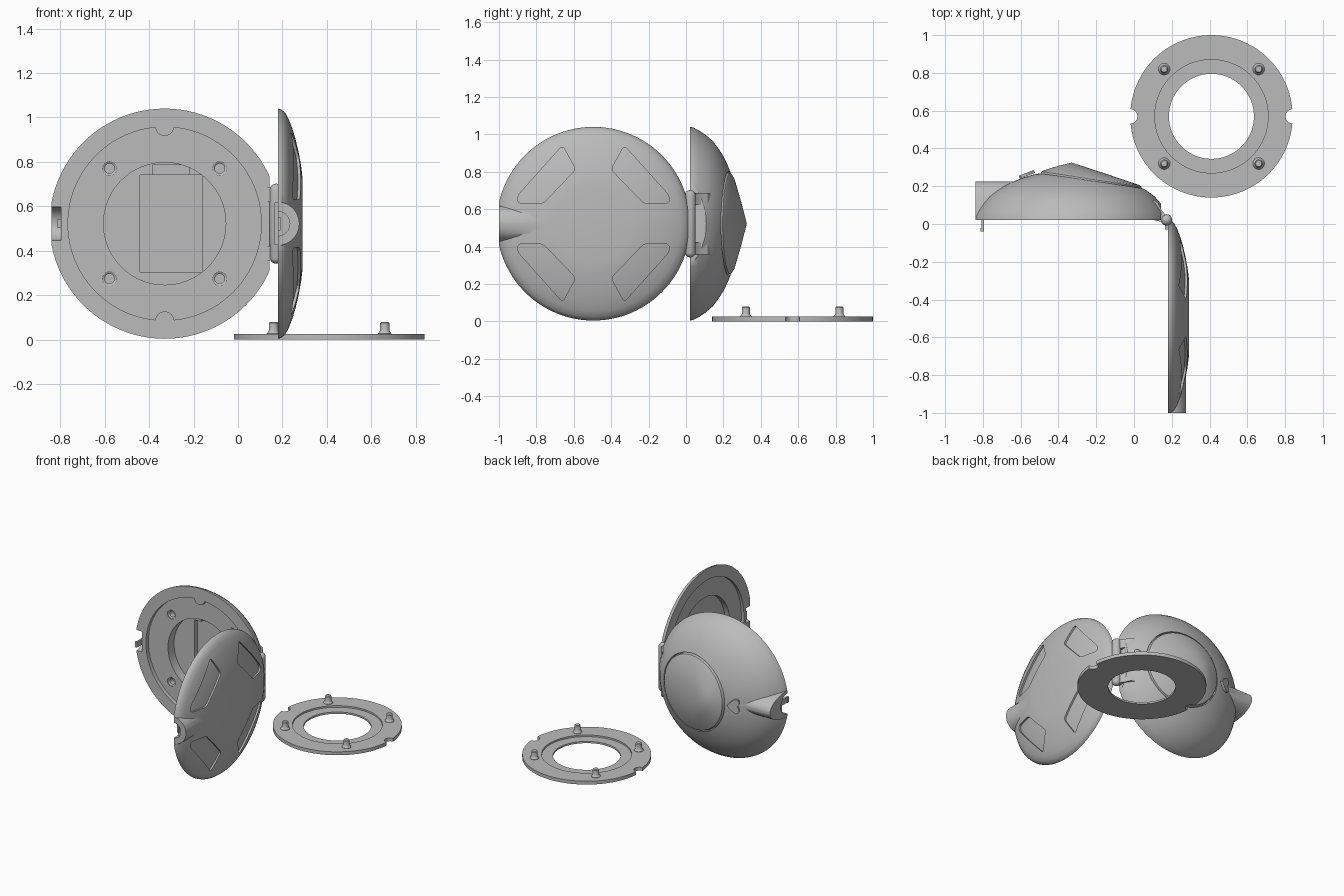
import bpy, bmesh, math
from mathutils import Matrix, Vector

if "Cube" in bpy.data.objects:
    bpy.data.objects.remove(bpy.data.objects["Cube"])

grey = bpy.data.materials.new("plain_grey")
grey.use_nodes = True
GREY = (0.5, 0.5, 0.5, 1)
grey.diffuse_color = GREY
grey.node_tree.nodes["Principled BSDF"].inputs["Base Color"].default_value = GREY


def place(loc, axis="X", deg=0):
    return Matrix.Translation(loc) @ Matrix.Rotation(math.radians(deg), 4, axis)


def make(name, bm, matrix):
    bmesh.ops.transform(bm, matrix=matrix, verts=bm.verts)
    bmesh.ops.recalc_face_normals(bm, faces=bm.faces)
    mesh = bpy.data.meshes.new(name)
    bm.to_mesh(mesh)
    bm.free()
    mesh.materials.append(grey)
    ob = bpy.data.objects.new(name, mesh)
    bpy.context.collection.objects.link(ob)
    return ob


def lathe(name, profile, matrix, steps=96, shear=None):
    """Revolve (radius, height) points around local z."""
    bm = bmesh.new()
    vs = [bm.verts.new((r, 0, h)) for r, h in profile]
    edges = [bm.edges.new(pair) for pair in zip(vs, vs[1:])]
    if profile[0][0] > 0:
        edges.append(bm.edges.new((vs[-1], vs[0])))
    bmesh.ops.spin(bm, geom=vs + edges, cent=(0, 0, 0), axis=(0, 0, 1),
                   angle=math.tau, steps=steps, use_merge=True)
    bmesh.ops.remove_doubles(bm, verts=bm.verts, dist=1e-5)
    if shear:
        for v in bm.verts:
            v.co.x += shear(v.co.z)
    return make(name, bm, matrix)


def cylinder(name, r, h0, h1, matrix, steps=48):
    return lathe(name, [(0, h0), (r, h0), (r, h1), (0, h1)], matrix, steps)


def box(name, lo, hi):
    bm = bmesh.new()
    bmesh.ops.create_cube(bm, size=1)
    lo, hi = Vector(lo), Vector(hi)
    return make(name, bm, Matrix.Translation((lo + hi) / 2) @ Matrix.Diagonal((*(hi - lo), 1)))


def prism(name, points, h0, h1, matrix, bevel=0):
    bm = bmesh.new()
    face = bm.faces.new([bm.verts.new((x, y, h0)) for x, y in points])
    out = bmesh.ops.extrude_face_region(bm, geom=[face])["geom"]
    for v in out:
        if isinstance(v, bmesh.types.BMVert):
            v.co.z = h1
    if bevel:
        sides = [e for e in bm.edges if abs(e.verts[0].co.z - e.verts[1].co.z) > 1e-4]
        bmesh.ops.bevel(bm, geom=sides, offset=bevel, segments=4, profile=0.5, affect="EDGES")
    return make(name, bm, matrix)


def combine(ob, other, operation="DIFFERENCE"):
    mod = ob.modifiers.new("cut", "BOOLEAN")
    mod.operation, mod.solver, mod.object = operation, "EXACT", other
    bpy.context.view_layer.objects.active = ob
    bpy.ops.object.modifier_apply(modifier=mod.name)
    bpy.data.objects.remove(other)


def corners(d):
    return [(sx * d, sy * d) for sx in (-1, 1) for sy in (-1, 1)]


# --- Back shell: solid dome with spout, then hollowed ---
CZ = 0.522
BX, BY = -0.33, 0.02
back_m = place((BX, BY, CZ), "X", -90)
back = lathe("back_shell", [(0, 0), (.518, 0), (.514, .02), (.5, .047), (.475, .085),
                            (.44, .125), (.4, .155), (.36, .18), (.315, .202), (.25, .228),
                            (.2, .242), (.1, .26), (0, .266)], back_m)
spout = cylinder("spout", 1, -.9, -.45,
                 place((0, BY, CZ), "Y", 90) @ Matrix.Diagonal((.095, .205, 1, 1)))
combine(back, spout, "UNION")
combine(back, box("clip", (-2, -1, -1), (2, BY + .001, 2)))
combine(back, box("clip", (-2, -1, -1), (-.84, 1, 2)))
combine(back, box("clip", (.142, -1, -1), (2, 1, 2)))

# Stepped cavity, screw sockets, rectangular pocket and cable slot
combine(back, lathe("cavity", [(0, -.1), (.435, -.1), (.435, .03), (.275, .03),
                               (.275, .1), (0, .1)], back_m))
for dx, dz in corners(.248):
    combine(back, lathe("socket", [(0, 0), (.032, 0), (.032, .036), (.022, .042),
                                   (.022, .08), (0, .08)],
                        place((BX + dx, BY, CZ + dz), "X", -90), 32))
combine(back, box("pocket", (-.44, .1, .305), (-.16, .155, .742)))
combine(back, box("cable_slot", (-.385, .1, .73), (-.22, .14, .785)))
combine(back, cylinder("button_hole", .075, -.9, -.797, place((0, BY, CZ), "Y", 90)))

# Locating tabs on the cavity step
for name, s in (("upper_tab", 1), ("lower_tab", -1)):
    arc = [(.042 * math.cos(a * math.pi / 16), -.437 * s + s * .042 * math.sin(a * math.pi / 16))
           for a in range(17)]
    prism(name, arc, .002, .035, back_m)

# Tilted cap with an off-centre peak, seated in a shallow groove
cap_m = place((-.225, .235, CZ), "Z", -8.8) @ Matrix.Rotation(-math.pi / 2, 4, "X")
combine(back, cylinder("cap_seat", .279, -.034, .2, cap_m, 96))
lathe("back_cap", [(0, -.036), (.272, -.036), (.272, -.01), (.268, .002), (.256, .01),
                   (.128, .043), (0, .073)], cap_m,
      shear=lambda h: -.118 * max(0, h - .01) / .063)

# Heart plate beside the spout
heart = []
for i in range(32):
    t = math.tau * i / 32
    heart.append((-.0032 * (13 * math.cos(t) - 5 * math.cos(2 * t) - 2 * math.cos(3 * t)),
                  .0032 * 16 * math.sin(t) ** 3))
prism("heart_plate", heart, -.01, .006,
      place((-.575, .262, CZ), "Z", 21) @ Matrix.Rotation(-math.pi / 2, 4, "X"))

# Latch hook
box("latch_arm", (-.807, -.035, CZ - .02), (-.795, .08, CZ + .02))
box("latch_hook", (-.812, -.04, CZ - .02), (-.795, -.022, CZ + .02))

# --- Front shell: shallow dome with four sunken windows ---
FX, FY = .178, -.495
front_m = place((FX, FY, CZ), "Y", 90)
rim = [(.518, 0), (.515, .014), (.5, .034), (.47, .05), (.43, .066), (.38, .081),
       (.32, .095), (.26, .106), (.21, .112), (0, .113)]
front = lathe("front_shell", [(0, 0)] + rim, front_m)
window = [(.15, -.405), (.418, -.165), (.29, -.095), (.108, -.27), (.108, -.405)]
for sx, sy in corners(1):
    combine(front, prism("window", [(x * sx, y * sy) for x, y in window], .01, .3,
                         front_m, .02))
core = lathe("core", [(0, .001)] + [(r - .008, max(h - .011, .001)) for r, h in rim[1:]], front_m)
combine(front, core, "UNION")
combine(front, cylinder("spout", .098, .7, 1.1, place((FX, 0, CZ), "X", 90)), "UNION")
combine(front, box("clip", (-1, -2, -1), (FX + .0015, 1, 2)))
combine(front, box("clip", (-1, -2, -1), (1, -1, 2)))
combine(front, box("clip", (-1, .012, -1), (1, 1, 2)))
combine(front, lathe("cavity", [(0, -.1), (.435, -.1), (.435, .022), (.3, .022),
                                (.3, .06), (0, .06)], front_m))
combine(front, cylinder("button_hole", .055, .955, 1.1, place((FX, 0, CZ), "X", 90)))
box("latch_catch", (FX + .002, -.965, CZ - .03), (FX + .014, -.95, CZ + .03))

# --- Hinge ---
ball = [(.03 * math.sin(a * math.pi / 12), .03 * math.cos(a * math.pi / 12)) for a in range(13)]
pin = [(r, h + (.15 if i < 7 else -.15)) for i, (r, h) in enumerate(ball)]
pin[0], pin[-1] = (0, .18), (0, -.18)
lathe("hinge_pin", pin, place((.172, .022, CZ)), 32)
flare = [(.1, .022), (.172, .005), (.19, .03), (.165, .05), (.145, .075), (.125, .115), (.1, .13)]
for name, s in (("upper_hinge_arm", 1), ("lower_hinge_arm", -1)):
    prism(name, flare, CZ + s * .1, CZ + s * .165, Matrix())
box("middle_hinge_arm", (.165, -.03, CZ - .095), (.198, .03, CZ + .095))

# --- Loose retaining ring lying on the ground ---
RX, RY = .41, .57
ring = lathe("retaining_ring", [(.225, 0), (.43, 0), (.43, .025), (.3, .025), (.3, .013),
                                (.225, .013)], place((RX, RY, 0)))
for s in (-1, 1):
    combine(ring, cylinder("notch", .038, -.1, .1, place((RX + s * .43, RY, 0))))
for i, (dx, dy) in enumerate(corners(.25)):
    lathe("ring_peg_%d" % (i + 1), [(0, .01), (.031, .01), (.031, .027), (.024, .036),
                                    (.021, .042), (.021, .074), (.016, .08), (0, .08)],
          place((RX + dx, RY + dy, 0)), 32)

# Smooth shading with sharp creases
for ob in bpy.context.scene.objects:
    ob.select_set(ob.type == "MESH")
bpy.context.view_layer.objects.active = back
bpy.ops.object.shade_smooth_by_angle(angle=math.radians(30))
